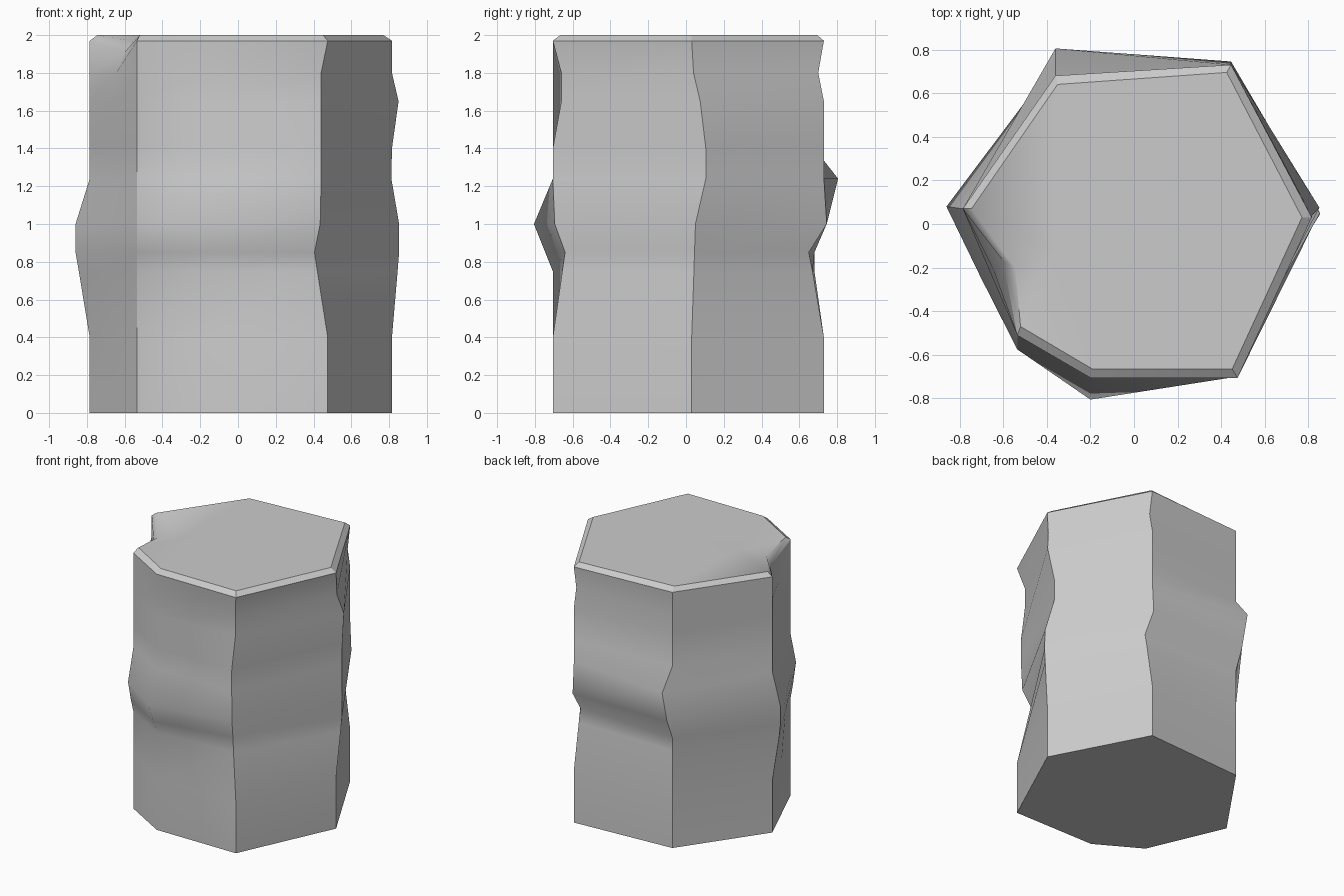
import bpy
import bmesh
from mathutils import Vector

default_cube = bpy.data.objects.get("Cube")
if default_cube:
    bpy.data.objects.remove(default_cube, do_unlink=True)

# Single stone colour
stone = bpy.data.materials.new("stone_grey")
stone.use_nodes = True
stone.diffuse_color = (0.6, 0.6, 0.6, 1)
stone.node_tree.nodes["Principled BSDF"].inputs["Base Color"].default_value = stone.diffuse_color

# Plan of the column: corner positions, in order around the outline
corners = {
    "back_right": (-0.36, 0.68), "right": (-0.785, 0.07),
    "chip": (-0.66, -0.22), "front_right": (-0.535, -0.51),
    "front": (-0.2, -0.705), "front_left": (0.475, -0.705),
    "left": (0.815, 0.03), "back_left": (0.445, 0.73),
}
inner = {
    "back_right": (-0.35, 0.64), "right": (-0.745, 0.07),
    "chip": (-0.545, -0.2), "front_right": (-0.52, -0.47),
    "front": (-0.19, -0.665), "front_left": (0.45, -0.665),
    "left": (0.77, 0.03), "back_left": (0.425, 0.695),
}
names = list(corners)
smooth_corners = {"chip", "front"}

# Weathering: bulges and hollows of each corner, as height: (dx, dy)
heights = (0, 0.4, 0.75, 0.85, 1.0, 1.24, 1.4, 1.65, 1.8, 1.97)
wear = {
    "back_right": {1.0: (0, 0.065), 1.24: (0, 0.125)},
    "right": {0.75: (-0.058, 0), 0.85: (-0.075, 0.01), 1.0: (-0.075, 0.01)},
    "chip": {0.75: (-0.03, 0), 0.85: (-0.04, -0.01), 1.0: (-0.04, -0.03),
             1.8: (0.015, 0.01), 1.97: (0.06, 0.05)},
    "front_right": {0.85: (0, -0.03), 1.0: (0, -0.065)},
    "front": {0.85: (0, -0.04), 1.0: (0, -0.1)},
    "front_left": {0.75: (-0.055, 0.05), 0.85: (-0.07, 0.065), 1.0: (-0.04, 0.01),
                   1.24: (-0.035, 0), 1.4: (-0.035, 0), 1.65: (-0.035, 0.045),
                   1.8: (-0.035, 0.045)},
    "left": {0.75: (0.03, 0.012), 0.85: (0.038, 0.015), 1.0: (0.038, 0.02),
             1.24: (-0.003, 0.075), 1.4: (0, 0.075), 1.65: (0.035, 0.045),
             1.8: (0, 0.01)},
    "back_left": {0.75: (0, -0.06), 0.85: (0, -0.08), 1.0: (0, 0.015), 1.8: (0, -0.03)},
}

bm = bmesh.new()


def corner_point(name, z):
    offset = wear[name].get(z, (0, 0))
    drop = 0.06 if name == "chip" and z == heights[-1] else 0
    return Vector((*corners[name], z - drop)) + Vector((*offset, 0))


def bridge(lower, upper):
    for i in range(len(lower)):
        j = (i + 1) % len(lower)
        bm.faces.new((lower[i], lower[j], upper[j], upper[i]))


# Column sides, then the bevelled rim
rings = [[bm.verts.new(corner_point(n, z)) for n in names] for z in heights]
rings.append([bm.verts.new((*inner[n], 1.965 if n == "chip" else 2)) for n in names])
for lower, upper in zip(rings, rings[1:]):
    bridge(lower, upper)

# Base, and a top that dips only beside the chipped edge
bm.faces.new(list(reversed(rings[0])))
top = dict(zip(names, rings[-1]))
hollow = bm.verts.new((-0.36, -0.13, 2))
for a, b in (("right", "chip"), ("chip", "front_right")):
    bm.faces.new((top[a], top[b], hollow))
bm.faces.new([top[n] for n in names if n != "chip"][2:] +
             [top["back_right"], top["right"], hollow])
bmesh.ops.recalc_face_normals(bm, faces=bm.faces)

# Smooth shading with crisp corner ridges, rim and base
for face in bm.faces:
    face.smooth = True
for lower, upper in zip(rings, rings[1:]):
    for name, a, b in zip(names, lower, upper):
        if name not in smooth_corners:
            bm.edges.get((a, b)).smooth = False
for ring in (rings[0], rings[-2], rings[-1]):
    for i, name in enumerate(names):
        j = (i + 1) % len(names)
        at_chip = name == "right" and ring is not rings[0]
        bm.edges.get((ring[i], ring[j])).smooth = at_chip

mesh = bpy.data.meshes.new("stone_column")
bm.to_mesh(mesh)
bm.free()
mesh.materials.append(stone)
column = bpy.data.objects.new("stone_column", mesh)
bpy.context.collection.objects.link(column)
